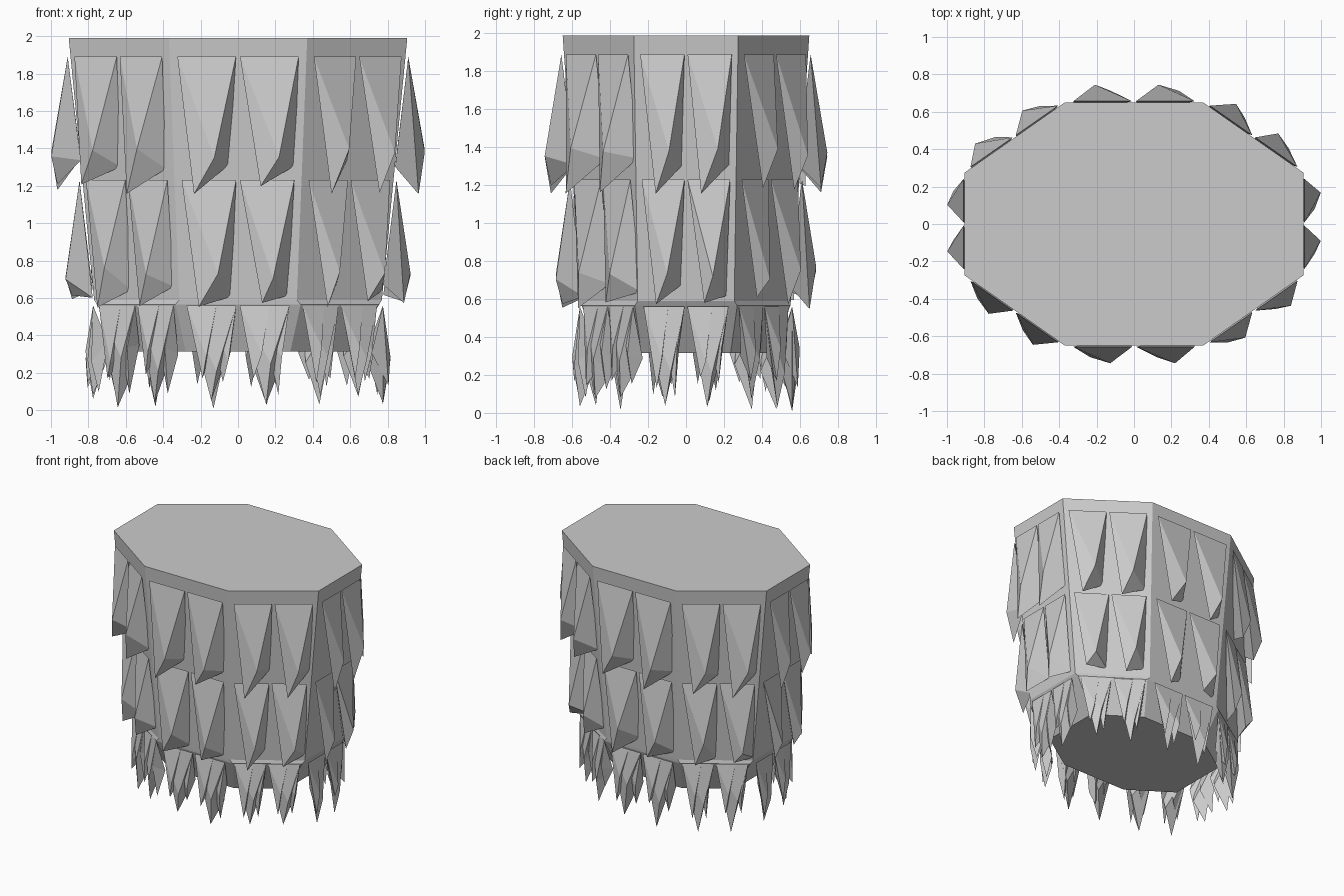
import bpy, bmesh, random
from mathutils import Vector

if "Cube" in bpy.data.objects:
    bpy.data.objects.remove(bpy.data.objects["Cube"])

random.seed(4)


def octagon(end_x, end_y, front_x, front_y):
    """Stretched octagon, counter-clockwise from the front face."""
    quarter = [(front_x, -front_y), (end_x, -end_y)]
    right = quarter + [(x, -y) for x, y in reversed(quarter)]
    pts = right + [(-x, -y) for x, y in right]
    return [Vector(p) for p in pts[-1:] + pts[:-1]]


def trunk_ring(s):
    """Trunk outline at scale s; the end faces narrow more slowly."""
    return octagon(.905 * s, .275 * (1 + s) / 2, .37 * s, .65 * s)


def make_object(name, bm):
    bmesh.ops.recalc_face_normals(bm, faces=bm.faces)
    mesh = bpy.data.meshes.new(name)
    bm.to_mesh(mesh)
    bm.free()
    ob = bpy.data.objects.new(name, mesh)
    bpy.context.collection.objects.link(ob)
    return ob


def loft(name, levels):
    """Capped octagonal body through (height, outline) levels."""
    bm = bmesh.new()
    rings = [[bm.verts.new((p.x, p.y, z)) for p in outline] for z, outline in levels]
    for a, b in zip(rings, rings[1:]):
        for i in range(8):
            j = (i + 1) % 8
            bm.faces.new((a[i], a[j], b[j], b[i]))
    bm.faces.new(rings[0])
    bm.faces.new(rings[-1])
    return make_object(name, bm)


def shard(bm, a, b, lo, hi, z, tips, jitter):
    """One pointed tuft: flat top edge on the wall, three hanging corners."""
    along = b - a
    normal = Vector((along.y, -along.x)).normalized()

    def point(frac, height, out):
        p = a + along * (lo + (hi - lo) * frac) + normal * out
        return bm.verts.new((p.x, p.y, max(height, 0.0)))

    tl, tr = point(0, z, .01), point(1, z, .01)
    low, ridge, side = [point(f + random.uniform(-.05, .05),
                              h + random.uniform(-jitter, jitter), o) for f, h, o in tips]
    for f in ((tl, low, ridge), (tl, ridge, tr), (tr, ridge, side),
              (low, side, ridge), (tl, tr, side), (tl, side, low)):
        bm.faces.new(f)


def tuft_row(name, z, scale, spikes, jitter):
    """Two tufts on each face; every spike is (start, end, tips) across a tuft."""
    bm = bmesh.new()
    outline = trunk_ring(scale)
    for i in range(8):
        a, b = outline[i], outline[(i + 1) % 8]
        for start in (.06, .515):
            for lo, hi, tips in spikes:
                shard(bm, a, b, start + lo * .425, start + hi * .425, z, tips, jitter)
    return make_object(name, bm)


# Tapered trunk with a small lip and a narrower base
loft("trunk", [(.315, octagon(.60, .235, .28, .45)),
               (.565, octagon(.755, .27, .335, .55)),
               (.59, trunk_ring(.85)), (1.99, trunk_ring(1))])

# Rows of hanging tufts; tips are (fraction across, height, outward)
tuft_row("upper_tufts", 1.89, .995,
         [(0, 1, [(.31, 1.18, .065), (.64, 1.37, .098), (.93, 1.32, -.06)])], .03)
tuft_row("middle_tufts", 1.23, .925,
         [(0, 1, [(.36, .58, .05), (.64, .74, .085), (.93, .64, -.06)])], .04)
# Lower fringe: a long spike with a shorter one each side
tuft_row("lower_tufts", .56, .845,
         [(0, 1, [(.5, .05, .01), (.65, .25, .04), (.75, .25, -.06)]),
          (0, .6, [(.5, .16, .04), (.7, .3, .05), (.8, .32, -.05)]),
          (.4, 1, [(.6, .12, -.02), (.7, .3, .02), (.8, .32, -.07)])], .045)
